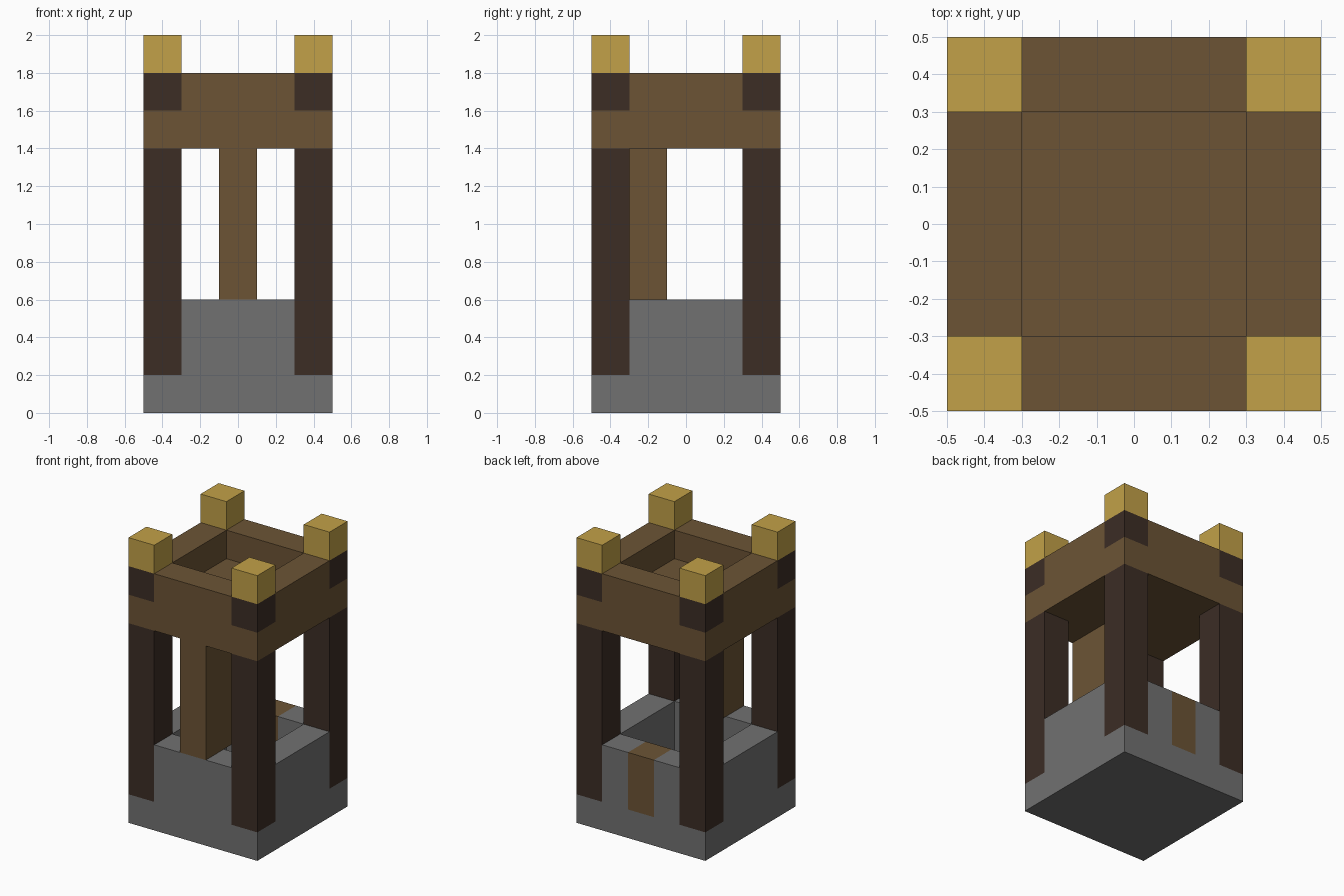
import bpy

if "Cube" in bpy.data.objects:
    bpy.data.objects.remove(bpy.data.objects["Cube"], do_unlink=True)


def make_material(name, srgb):
    linear = [((c / 255 + 0.055) / 1.055) ** 2.4 for c in srgb] + [1.0]
    mat = bpy.data.materials.new(name)
    mat.use_nodes = True
    mat.diffuse_color = linear
    bsdf = next(n for n in mat.node_tree.nodes if n.type == "BSDF_PRINCIPLED")
    bsdf.inputs["Base Color"].default_value = linear
    return mat


stone = make_material("grey stone", (113, 113, 113))
wood = make_material("brown wood", (108, 84, 53))
dark_wood = make_material("dark wood", (60, 45, 37))
gold = make_material("gold", (194, 161, 72))


def box(name, low, high, mat):
    """Axis-aligned block between two opposite corners."""
    centre = [(a + b) / 2 for a, b in zip(low, high)]
    bpy.ops.mesh.primitive_cube_add(size=1, location=centre)
    obj = bpy.context.object
    obj.name = name
    obj.scale = [b - a for a, b in zip(low, high)]
    bpy.ops.object.transform_apply(location=False, rotation=False, scale=True)
    obj.data.materials.append(mat)
    return obj


OUT, IN, MID = 0.5, 0.3, 0.1

# Full-width slabs: foot of the basin and floor of the crown
box("base_slab", (-OUT, -OUT, 0), (OUT, OUT, 0.2), stone)
box("crown_slab", (-OUT, -OUT, 1.4), (OUT, OUT, 1.6), wood)

# Corner posts, crown corners and gold caps
for sx, side in ((-1, "right"), (1, "left")):
    for sy, end in ((-1, "front"), (1, "back")):
        xs = sorted((sx * IN, sx * OUT))
        ys = sorted((sy * IN, sy * OUT))
        for part, z0, z1, mat in (("post", 0.2, 1.4, dark_wood),
                                  ("crown_corner", 1.6, 1.8, dark_wood),
                                  ("cap", 1.8, 2.0, gold)):
            box(f"{end}_{side}_{part}", (xs[0], ys[0], z0), (xs[1], ys[1], z1), mat)

# Side walls of the basin and the crown, set between the corners
for part, z0, z1, mat in (("basin", 0.2, 0.6, stone), ("crown", 1.6, 1.8, wood)):
    box(f"{part}_right_wall", (-OUT, -IN, z0), (-IN, IN, z1), mat)
    box(f"{part}_left_wall", (IN, -IN, z0), (OUT, IN, z1), mat)
    box(f"{part}_front_wall", (-IN, -OUT, z0), (IN, -IN, z1), mat)
box("crown_back_wall", (-IN, IN, 1.6), (IN, OUT, 1.8), wood)

# Back basin wall with a wooden block in its middle
box("basin_back_wall_right", (-IN, IN, 0.2), (-MID, OUT, 0.6), stone)
box("basin_back_wall_left", (MID, IN, 0.2), (IN, OUT, 0.6), stone)
box("back_wood_block", (-MID, IN, 0.2), (MID, OUT, 0.6), wood)

# Deep centre post standing on the front wall
box("front_centre_post", (-MID, -OUT, 0.6), (MID, -MID, 1.4), wood)
